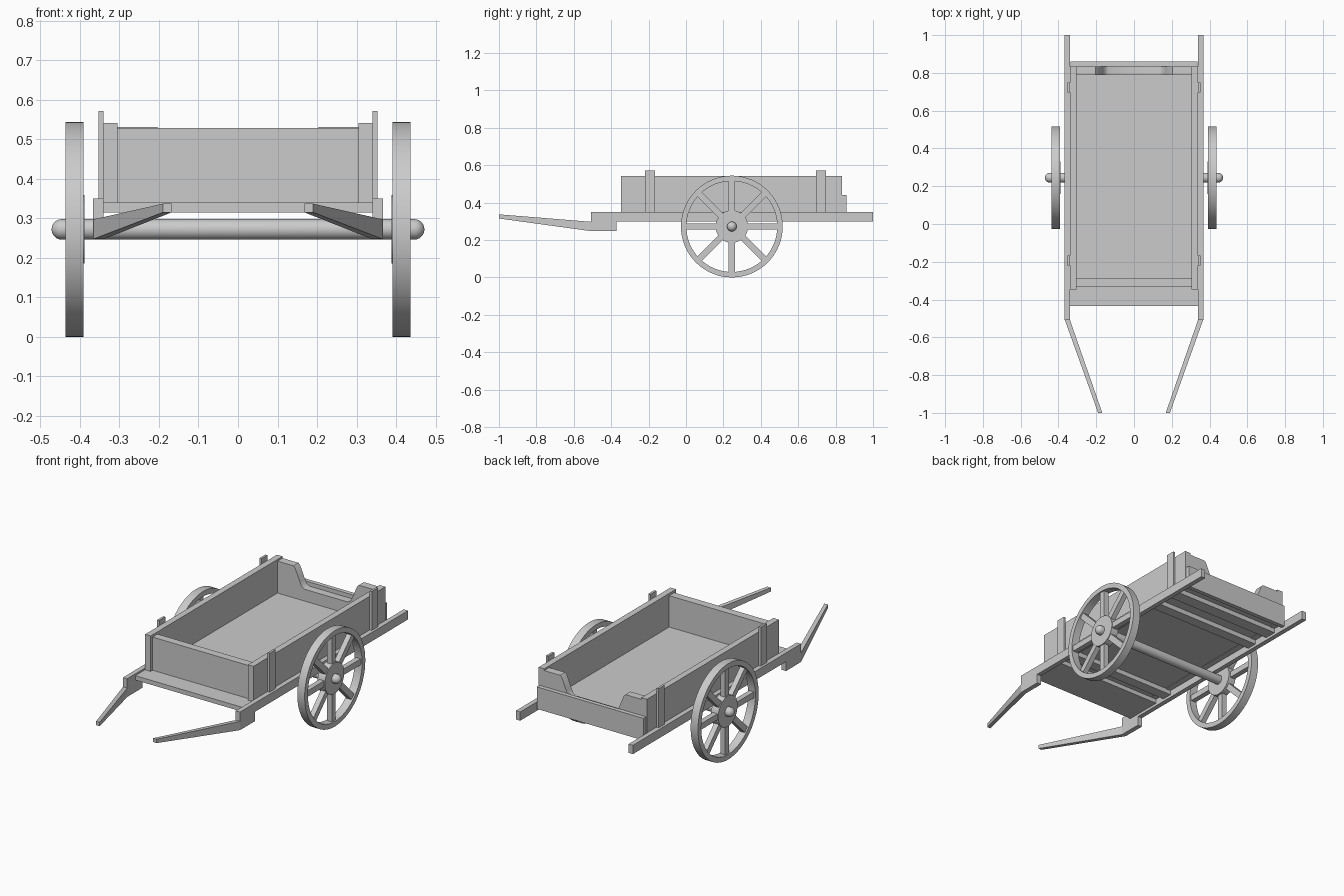
import bpy, bmesh, math
from mathutils import Matrix, Vector

old = bpy.data.objects.get("Cube")
if old:
    bpy.data.objects.remove(old)

grey = bpy.data.materials.new("plain_grey")
grey.use_nodes = True
grey.diffuse_color = (0.6, 0.6, 0.6, 1)
grey.node_tree.nodes["Principled BSDF"].inputs["Base Color"].default_value = (0.6, 0.6, 0.6, 1)


def finish(name, bm, smooth=False):
    bmesh.ops.recalc_face_normals(bm, faces=bm.faces)
    mesh = bpy.data.meshes.new(name)
    bm.to_mesh(mesh)
    bm.free()
    mesh.materials.append(grey)
    obj = bpy.data.objects.new(name, mesh)
    bpy.context.collection.objects.link(obj)
    if smooth:
        bpy.ops.object.select_all(action="DESELECT")
        obj.select_set(True)
        bpy.context.view_layer.objects.active = obj
        bpy.ops.object.shade_smooth_by_angle(angle=math.radians(35))
    return obj


def add_box(bm, x, y, z):
    center = Vector([sum(r) / 2 for r in (x, y, z)])
    size = [r[1] - r[0] for r in (x, y, z)]
    bmesh.ops.create_cube(bm, size=1, matrix=Matrix.Translation(center) @ Matrix.Diagonal((*size, 1)))


def box(name, x, y, z):
    bm = bmesh.new()
    add_box(bm, x, y, z)
    return finish(name, bm)


def extrude_outline(bm, points, offset):
    face = bm.faces.new([bm.verts.new(p) for p in points])
    new = bmesh.ops.extrude_face_region(bm, geom=[face])["geom"]
    bmesh.ops.translate(bm, vec=offset, verts=[v for v in new if isinstance(v, bmesh.types.BMVert)])


def lathe(bm, profile, closed=False, steps=48):
    """Spin (x, radius) points around the x axis."""
    verts = [bm.verts.new((x, 0, r)) for x, r in profile]
    pairs = list(zip(verts, verts[1:]))
    if closed:
        pairs.append((verts[-1], verts[0]))
    edges = [bm.edges.new(p) for p in pairs]
    bmesh.ops.spin(bm, geom=verts + edges, cent=(0, 0, 0), axis=(1, 0, 0),
                   angle=math.tau, steps=steps)
    bmesh.ops.remove_doubles(bm, verts=bm.verts, dist=0.0001)


# Cargo bed: floor panel carried on cross planks, and its end boards
box("floor", (-0.306, 0.306), (-0.3, 0.8), (0.342, 0.35))
box("front_plank", (-0.34, 0.34), (-0.435, -0.22), (0.315, 0.34))
for i, (y0, y1) in enumerate([(-0.16, -0.1), (0.55, 0.61), (0.7, 0.77)]):
    box(f"floor_batten_{i + 1}", (-0.34, 0.34), (y0, y1), (0.315, 0.342))
box("front_board", (-0.305, 0.305), (-0.33, -0.285), (0.34, 0.528))
box("tail_rail", (-0.335, 0.335), (0.835, 0.859), (0.315, 0.44))

# Tail board with a curved dip between two raised corners
dip = [(0.305, 0.34), (0.305, 0.531), (0.205, 0.531), (0.195, 0.522),
       (0.165, 0.451), (0.153, 0.427), (0.135, 0.417)]
outline = dip + [(-x, z) for x, z in reversed(dip)]
bm = bmesh.new()
extrude_outline(bm, [(x, 0.79, z) for x, z in outline], (0, 0.045, 0))
finish("tail_board", bm, smooth=True)

# Axle with rounded tips
axle_radius = 0.026
tip = [(0.446 + axle_radius * math.sin(a), axle_radius * math.cos(a))
       for a in [i * math.pi / 12 for i in range(7)]]
bm = bmesh.new()
lathe(bm, [(-x, r) for x, r in reversed(tip)] + tip, steps=32)
bmesh.ops.translate(bm, vec=(0, 0.245, 0.272), verts=bm.verts)
finish("axle", bm, smooth=True)

for side, s in (("left", 1), ("right", -1)):
    def span(a, b):
        return tuple(sorted((s * a, s * b)))

    # Side wall and its two stakes
    box(f"{side}_wall", span(0.305, 0.34), (-0.347, 0.835), (0.34, 0.541))
    for label, y in (("front", -0.193), ("rear", 0.722)):
        box(f"{side}_{label}_stake", span(0.34, 0.353), (y - 0.027, y + 0.027), (0.33, 0.571))

    # Chassis rail with a dropped block at the front
    rail = [(1, 0.30), (1, 0.35), (-0.507, 0.35), (-0.507, 0.247), (-0.372, 0.247), (-0.372, 0.30)]
    bm = bmesh.new()
    extrude_outline(bm, [(s * 0.34, y, z) for y, z in rail], (s * 0.027, 0, 0))
    finish(f"{side}_rail", bm)

    # Tapered pull handle, angled inwards
    bm = bmesh.new()
    rings = []
    for y, x0, x1, z0, z1 in ((-0.505, 0.34, 0.367, 0.247, 0.297), (-1, 0.168, 0.19, 0.315, 0.337)):
        rings.append([bm.verts.new((s * x, y, z)) for x, z in ((x0, z0), (x1, z0), (x1, z1), (x0, z1))])
        bm.faces.new(rings[-1])
    for i in range(4):
        j = (i + 1) % 4
        bm.faces.new((rings[0][i], rings[0][j], rings[1][j], rings[1][i]))
    finish(f"{side}_handle", bm)

    # Wheel: rim, hub and spokes
    place = Matrix.Translation((s * 0.414, 0.245, 0.272))
    bm = bmesh.new()
    lathe(bm, [(-0.023, 0.243), (-0.023, 0.272), (0.023, 0.272), (0.023, 0.243)], closed=True, steps=64)
    bm.transform(place)
    finish(f"{side}_wheel_rim", bm, smooth=True)

    bm = bmesh.new()
    lathe(bm, [(-0.026 * s, 0), (-0.026 * s, 0.087), (0.02 * s, 0.087), (0.02 * s, 0)])
    bm.transform(place)
    finish(f"{side}_wheel_hub", bm, smooth=True)

    bm = bmesh.new()
    for i in range(8):
        spoke = bmesh.new()
        add_box(spoke, (-0.015, 0.015), (-0.017, 0.017), (0.07, 0.248))
        spoke.transform(place @ Matrix.Rotation(i * math.tau / 8, 4, "X"))
        temp = bpy.data.meshes.new("spoke")
        spoke.to_mesh(temp)
        spoke.free()
        bm.from_mesh(temp)
        bpy.data.meshes.remove(temp)
    finish(f"{side}_wheel_spokes", bm)
